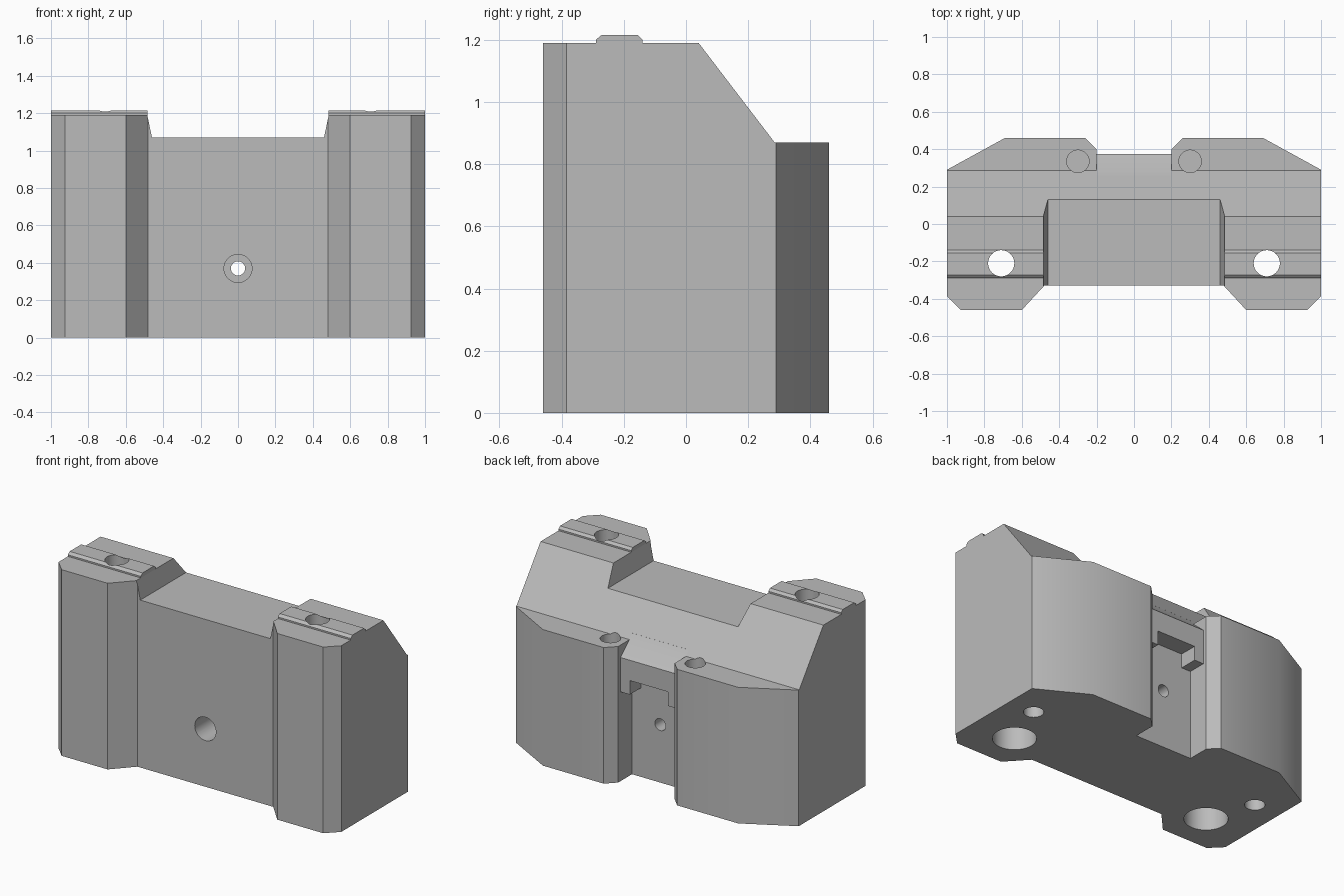
import bpy, bmesh
from mathutils import Matrix

old = bpy.data.objects.get("Cube")
if old:
    bpy.data.objects.remove(old, do_unlink=True)

grey = bpy.data.materials.new("plain grey")
grey.use_nodes = True
grey.diffuse_color = (0.5, 0.5, 0.5, 1)
grey.node_tree.nodes["Principled BSDF"].inputs["Base Color"].default_value = (0.5, 0.5, 0.5, 1)

PLACE = {"x": lambda a, b, h: (h, a, b),
         "y": lambda a, b, h: (a, h, b),
         "z": lambda a, b, h: (a, b, h)}


def finish(name, bm):
    bmesh.ops.recalc_face_normals(bm, faces=bm.faces)
    mesh = bpy.data.meshes.new(name)
    bm.to_mesh(mesh)
    bm.free()
    mesh.materials.append(grey)
    obj = bpy.data.objects.new(name, mesh)
    bpy.context.collection.objects.link(obj)
    return obj


def prism(name, outline, low, high, axis):
    """Extrude a flat outline along one axis."""
    bm = bmesh.new()
    face = bm.faces.new([bm.verts.new(PLACE[axis](a, b, low)) for a, b in outline])
    grown = bmesh.ops.extrude_face_region(bm, geom=[face])["geom"]
    move = PLACE[axis](0, 0, high - low)
    bmesh.ops.translate(bm, vec=move, verts=[v for v in grown if isinstance(v, bmesh.types.BMVert)])
    return finish(name, bm)


def drill(a, b, radius, low, high, axis="z"):
    """Cylinder cutter between two heights along an axis."""
    bm = bmesh.new()
    bmesh.ops.create_cone(bm, cap_ends=True, segments=48, radius1=radius,
                          radius2=radius, depth=high - low)
    if axis == "y":
        bmesh.ops.rotate(bm, verts=bm.verts, matrix=Matrix.Rotation(1.5707963, 3, "X"))
    bmesh.ops.translate(bm, verts=bm.verts, vec=PLACE[axis](a, b, (low + high) / 2))
    return finish("cutter", bm)


def cut(obj, *cutters):
    bpy.context.view_layer.objects.active = obj
    for cutter in cutters:
        cutter.hide_render = True
        mod = obj.modifiers.new("cut", "BOOLEAN")
        mod.operation, mod.solver, mod.object = "DIFFERENCE", "EXACT", cutter
        bpy.ops.object.modifier_apply(modifier=mod.name)
        bpy.data.objects.remove(cutter, do_unlink=True)


def mirrored(half):
    return half + [(-a, b) for a, b in reversed(half)]


# Main block: plan outline with front recess, chamfers and back slot
plan = [(0.48, -0.33), (0.6, -0.46), (0.925, -0.46), (1, -0.385), (1, 0.29),
        (0.69, 0.46), (0.26, 0.46), (0.2, 0.4), (0.2, 0.26)]
body = prism("main_block", mirrored(plan), 0, 1.19, "z")

# Rear slope with flat rear ledge, and the saddle across the top
slope = [(-0.036, 1.29), (0.285, 0.87), (0.6, 0.87), (0.6, 1.29)]
saddle = mirrored([(0.46, 1.07), (0.506, 1.29)])
cut(body, prism("cutter", slope, -1.2, 1.2, "x"), prism("cutter", saddle, -0.7, 0.7, "y"))

# Bolt holes with wide bottoms, ledge holes and blind bottom holes
for side in (-1, 1):
    cut(body,
        drill(0.71 * side, -0.21, 0.07, -0.1, 1.4),
        drill(0.71 * side, -0.21, 0.126, -0.1, 0.5),
        drill(0.3 * side, 0.335, 0.06, 0.5, 1.1),
        drill(0.82 * side, 0.09, 0.058, -0.1, 0.3))

# Central hole, wide at the front
cut(body, drill(0, 0.37, 0.038, -0.6, 0.6, "y"), drill(0, 0.37, 0.075, -0.6, -0.05, "y"))

# Lip with two legs hanging in the back slot
lip_shape = mirrored([(0.135, 0.66), (0.135, 0.57), (0.2, 0.57), (0.2, 1.0)])
lip = prism("slot_lip", lip_shape, 0.25, 0.375, "y")
lip_slope = [(0.2, 0.98), (0.285, 0.87), (0.375, 0.79), (0.5, 0.68), (0.5, 1.2), (0.2, 1.2)]
cut(lip, prism("cutter", lip_slope, -0.4, 0.4, "x"))

# Raised chamfered key on each top pad
key = [(-0.29, 1.18), (-0.29, 1.2), (-0.272, 1.215), (-0.155, 1.215), (-0.14, 1.2), (-0.14, 1.18)]
parts = [body, lip]
for side, name in ((-1, "right_key"), (1, "left_key")):
    low, high = sorted((0.485 * side, side))
    rib = prism(name, key, low, high, "x")
    cut(rib, drill(0.71 * side, -0.21, 0.07, 1, 1.4))
    parts.append(rib)

# Smooth shading with sharp edges kept
bpy.ops.object.select_all(action="DESELECT")
for part in parts:
    part.select_set(True)
bpy.context.view_layer.objects.active = body
bpy.ops.object.shade_smooth_by_angle()
